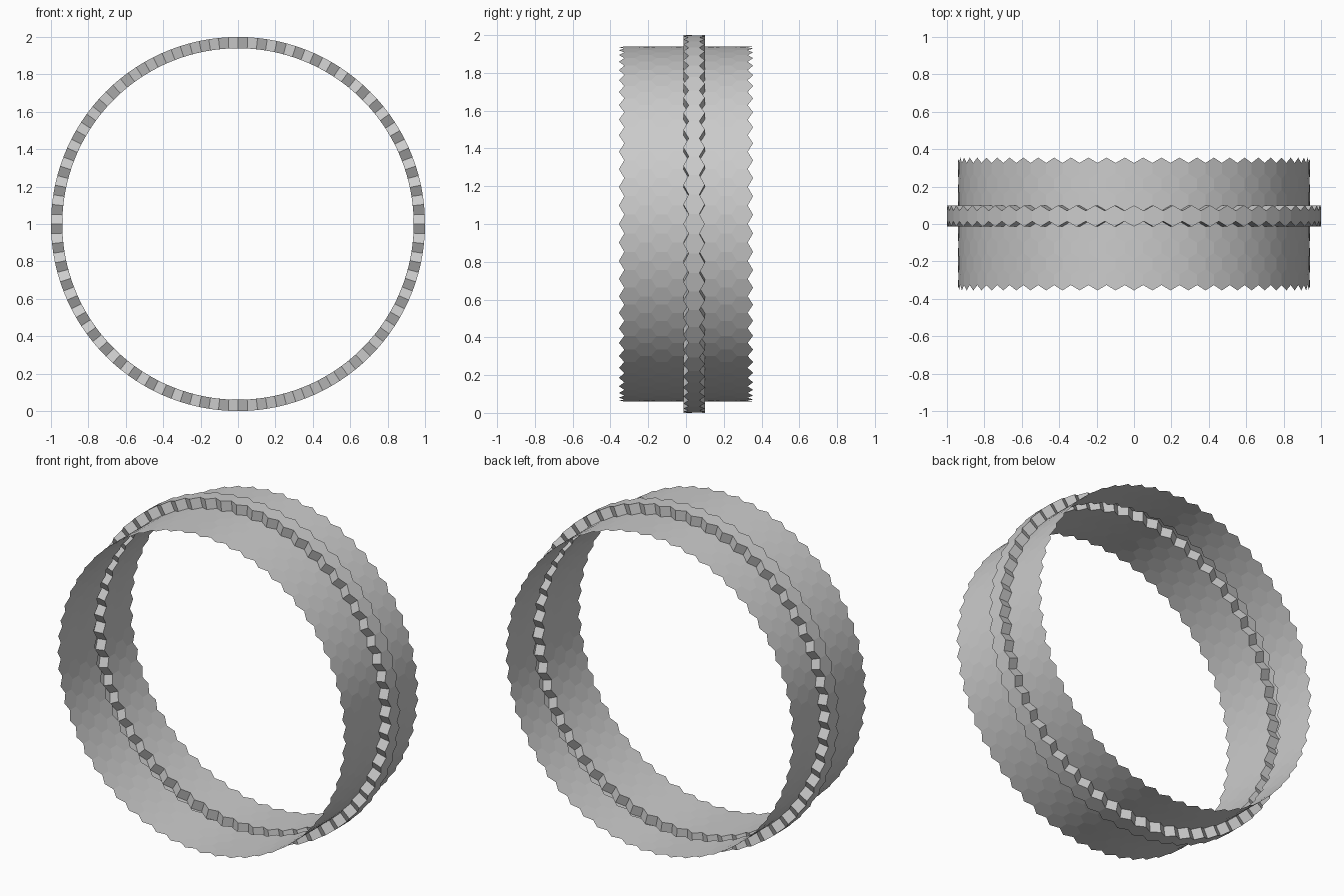
import bpy, bmesh, math

if "Cube" in bpy.data.objects:
    bpy.data.objects.remove(bpy.data.objects["Cube"])

COLS, ROWS, RIDGE_ROW = 60, 8, 4
R_IN, R_OUT = 0.9405, 1.0
S = 0.71 / 12.5          # hexagon side length

# hexagon corners as (half-column step, y offset), counter-clockwise from outside
CORNERS = [(0, S), (1, S / 2), (1, -S / 2), (0, -S), (-1, -S / 2), (-1, S / 2)]


def point(step, y, r):
    t = math.pi * step / COLS
    return (r * math.cos(t), y, 1 + r * math.sin(t))


bm = bmesh.new()


def face(points):
    bm.faces.new([bm.verts.new(p) for p in points])


for row in range(ROWS):
    yc = (row - (ROWS - 1) / 2) * 1.5 * S
    raised = row == RIDGE_ROW
    for col in range(COLS):
        ring = [(2 * col + row % 2 + da, yc + dy) for da, dy in CORNERS]
        # hexagonal tile
        face([point(a, y, R_OUT if raised else R_IN) for a, y in ring])
        # zigzag side walls of the raised row (open groove on the inside)
        if raised:
            for i in (0, 2, 3, 5):
                p, q = ring[i], ring[(i + 1) % 6]
                face([point(*p, R_IN), point(*q, R_IN),
                      point(*q, R_OUT), point(*p, R_OUT)])

bmesh.ops.remove_doubles(bm, verts=bm.verts[:], dist=0.0005)
mesh = bpy.data.meshes.new("hexagon_band")
bm.to_mesh(mesh)
bm.free()
band = bpy.data.objects.new("hexagon_band", mesh)
bpy.context.collection.objects.link(band)
